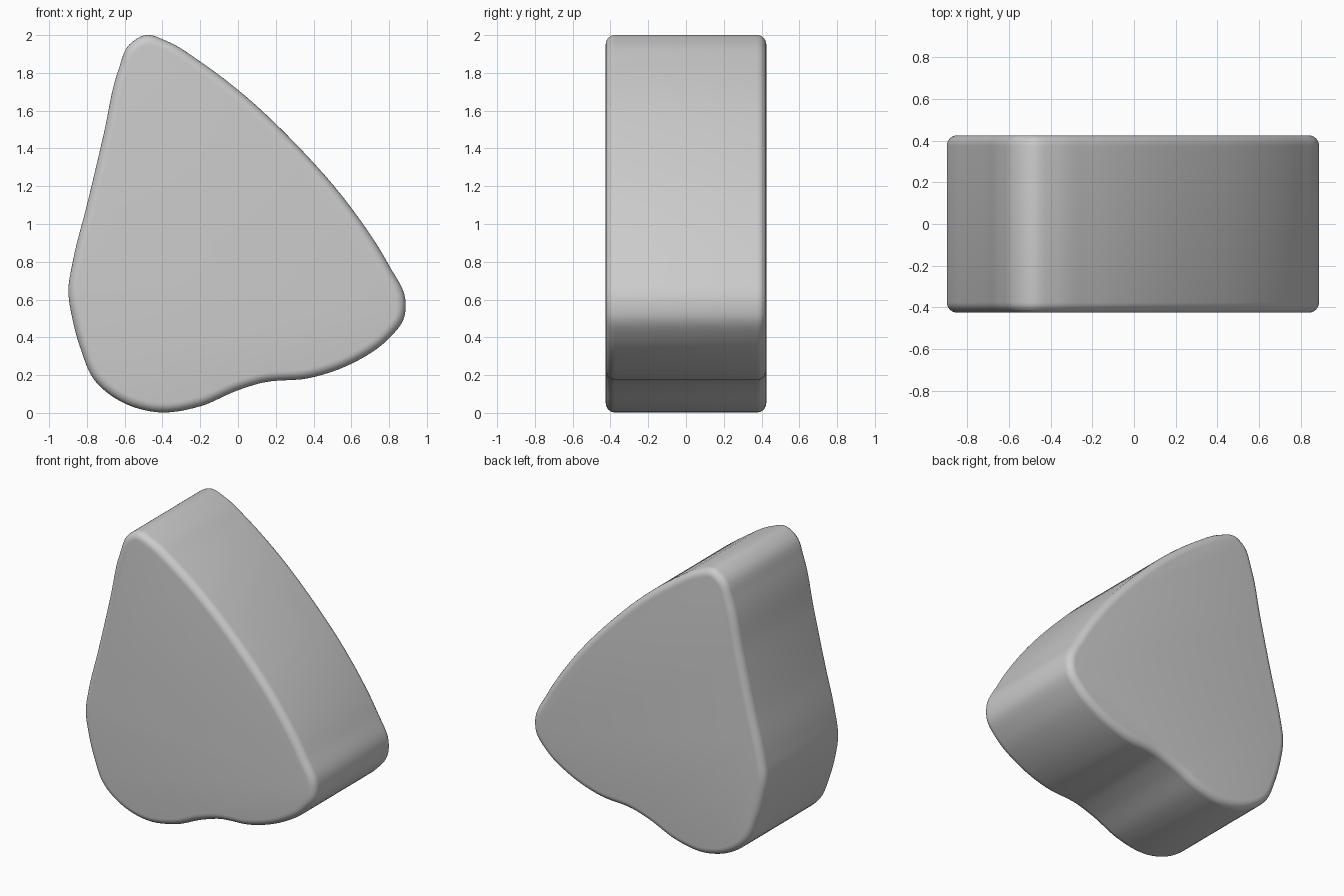
import bpy, bmesh, math
from mathutils import Vector

if "Cube" in bpy.data.objects:
    bpy.data.objects.remove(bpy.data.objects["Cube"])

HALF_DEPTH, ROUND = 0.425, 0.05

# front outline (x, z), counter-clockwise seen from the front
OUTLINE = [(-0.49, 2.0), (-0.575, 1.95), (-0.635, 1.81), (-0.71, 1.48), (-0.80, 1.10),
           (-0.875, 0.80), (-0.898, 0.65), (-0.875, 0.49), (-0.83, 0.33), (-0.765, 0.18),
           (-0.62, 0.06), (-0.42, 0.003), (-0.2, 0.035), (0.0, 0.12), (0.13, 0.16),
           (0.38, 0.185), (0.6, 0.26), (0.8, 0.395), (0.878, 0.5), (0.886, 0.6),
           (0.80, 0.78), (0.6, 1.085), (0.3, 1.43), (0.0, 1.71), (-0.2, 1.86),
           (-0.37, 1.965)]


def smooth_loop(points, steps):
    """Closed Catmull-Rom curve through the points."""
    pts = [Vector(p) for p in points]
    n, out = len(pts), []
    for i in range(n):
        a, b, c, d = (pts[(i + k) % n] for k in (-1, 0, 1, 2))
        # tangents scaled by chord length so uneven spacing stays smooth
        ab, bc, cd = (b - a).length, (c - b).length, (d - c).length
        m1 = bc * ((b - a) / ab * bc + (c - b) / bc * ab) / (ab + bc)
        m2 = bc * ((c - b) / bc * cd + (d - c) / cd * bc) / (bc + cd)
        for s in range(steps):
            t = s / steps
            out.append(b * (2*t**3 - 3*t**2 + 1) + m1 * (t**3 - 2*t**2 + t)
                       + c * (3*t**2 - 2*t**3) + m2 * (t**3 - t**2))
    return out


loop = smooth_loop(OUTLINE, 6)
n = len(loop)
inward = []
for i in range(n):
    t = (loop[(i + 1) % n] - loop[i - 1]).normalized()
    inward.append(Vector((-t.y, t.x)))

# rounded-edge section: (inset, y) from the front face to the back face
quarter = [(ROUND * (1 - math.sin(a)), HALF_DEPTH - ROUND + ROUND * math.cos(a))
           for a in (math.pi / 2 * k / 6 for k in range(7))]
section = [(i, -y) for i, y in quarter] + [(i, y) for i, y in reversed(quarter)]

# pebble-like block
bm = bmesh.new()
rings = [[bm.verts.new((p.x + w.x * ins, y, p.y + w.y * ins)) for p, w in zip(loop, inward)]
         for ins, y in section]
for r0, r1 in zip(rings, rings[1:]):
    for i in range(n):
        j = (i + 1) % n
        bm.faces.new((r0[i], r0[j], r1[j], r1[i]))
bm.faces.new(rings[0])
bm.faces.new(rings[-1])
bmesh.ops.recalc_face_normals(bm, faces=bm.faces)
mesh = bpy.data.meshes.new("rounded_block")
bm.to_mesh(mesh)
bm.free()
block = bpy.data.objects.new("rounded_block", mesh)
bpy.context.collection.objects.link(block)
bpy.context.view_layer.objects.active = block
block.select_set(True)
bpy.ops.object.shade_smooth_by_angle(angle=math.radians(40))
